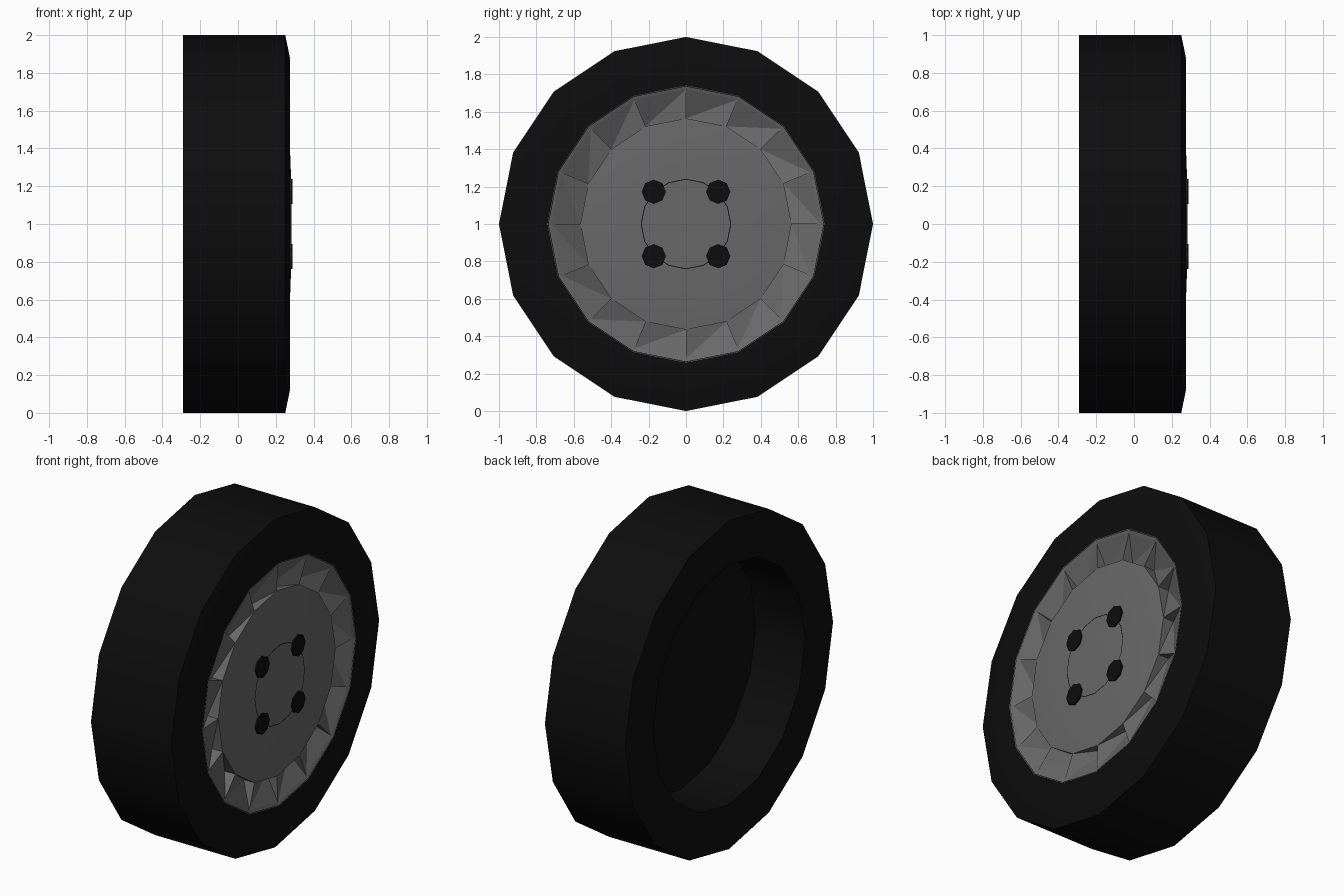
import bpy
import math

if "Cube" in bpy.data.objects:
    bpy.data.objects.remove(bpy.data.objects["Cube"])

N = 16  # sides of the wheel


def material(name, c):
    m = bpy.data.materials.new(name)
    m.diffuse_color = (c, c, c, 1)
    m.use_nodes = True
    m.node_tree.nodes["Principled BSDF"].inputs["Base Color"].default_value = m.diffuse_color
    return m


rubber = material("black rubber", 0.004)
metal = material("grey metal", 0.14)


def point(x, r, k, n=N, cy=0.0, cz=1.0):
    a = 2 * math.pi * k / n
    return (x, cy + r * math.cos(a), cz + r * math.sin(a))


def make(name, verts, faces, mats, smooth=False):
    me = bpy.data.meshes.new(name)
    me.from_pydata(verts, [], faces)
    me.update()
    for m in mats:
        me.materials.append(m)
    ob = bpy.data.objects.new(name, me)
    bpy.context.collection.objects.link(ob)
    if smooth:
        bpy.ops.object.select_all(action='DESELECT')
        ob.select_set(True)
        bpy.context.view_layer.objects.active = ob
        bpy.ops.object.shade_smooth_by_angle(angle=math.radians(30))
    return ob


def lathe(name, profile, mats, n=N, cy=0.0, cz=1.0, cap_start=False, cap_end=False, smooth=True):
    """Revolve (x, radius) points about the axle."""
    verts = [point(x, r, k, n, cy, cz) for x, r in profile for k in range(n)]
    faces = []
    for i in range(len(profile) - 1):
        a, b = i * n, (i + 1) * n
        for k in range(n):
            j = (k + 1) % n
            faces.append((a + k, a + j, b + j, b + k))
    if cap_start:
        faces.append(tuple(reversed(range(n))))
    if cap_end:
        faces.append(tuple(range((len(profile) - 1) * n, len(profile) * n)))
    return make(name, verts, faces, mats, smooth)


# Tyre with the deep recess on its back
lathe("tyre", [(0.04, 0.73), (-0.29, 0.73), (-0.29, 1.0), (0.25, 1.0),
               (0.275, 0.88), (0.275, 0.735)], [rubber], cap_start=True)

# Outer lip of the rim
lathe("rim_lip", [(0.273, 0.742), (0.276, 0.741), (0.268, 0.72)], [metal], smooth=False)

# Ring of slanted vanes between lip and hub cap
verts, faces = [], []
for k in range(N):
    i = len(verts)
    verts += [point(0.268, 0.72, k), point(0.268, 0.72, k + 1),
              point(0.262, 0.565, k), point(0.262, 0.565, k + 1),
              point(0.19, 0.565, k + 1)]
    faces += [(i, i + 1, i + 4), (i, i + 4, i + 2),   # sloping vane
              (i + 2, i + 4, i + 3),                  # wall under the cap edge
              (i + 1, i + 3, i + 4)]                  # step to the next vane
make("rim_vanes", verts, faces, [metal])

# Domed hub cap with a fine dark ring
cap = lathe("hub_cap", [(0.262, 0.565), (0.269, 0.50), (0.276, 0.38), (0.281, 0.242),
                        (0.281, 0.237), (0.283, 0.12)], [metal, rubber], cap_end=True)
for f in cap.data.polygons:
    cy, cz = f.center.y, f.center.z - 1
    if f.area < 0.001 and math.hypot(cy, cz) < 0.25:
        f.material_index = 1

# Four wheel bolts
for s in (-1, 1):
    for t in (-1, 1):
        lathe("wheel_bolt", [(0.25, 0.065), (0.289, 0.065)], [rubber], n=8,
              cy=0.172 * s, cz=1 + 0.172 * t, cap_end=True, smooth=False)
